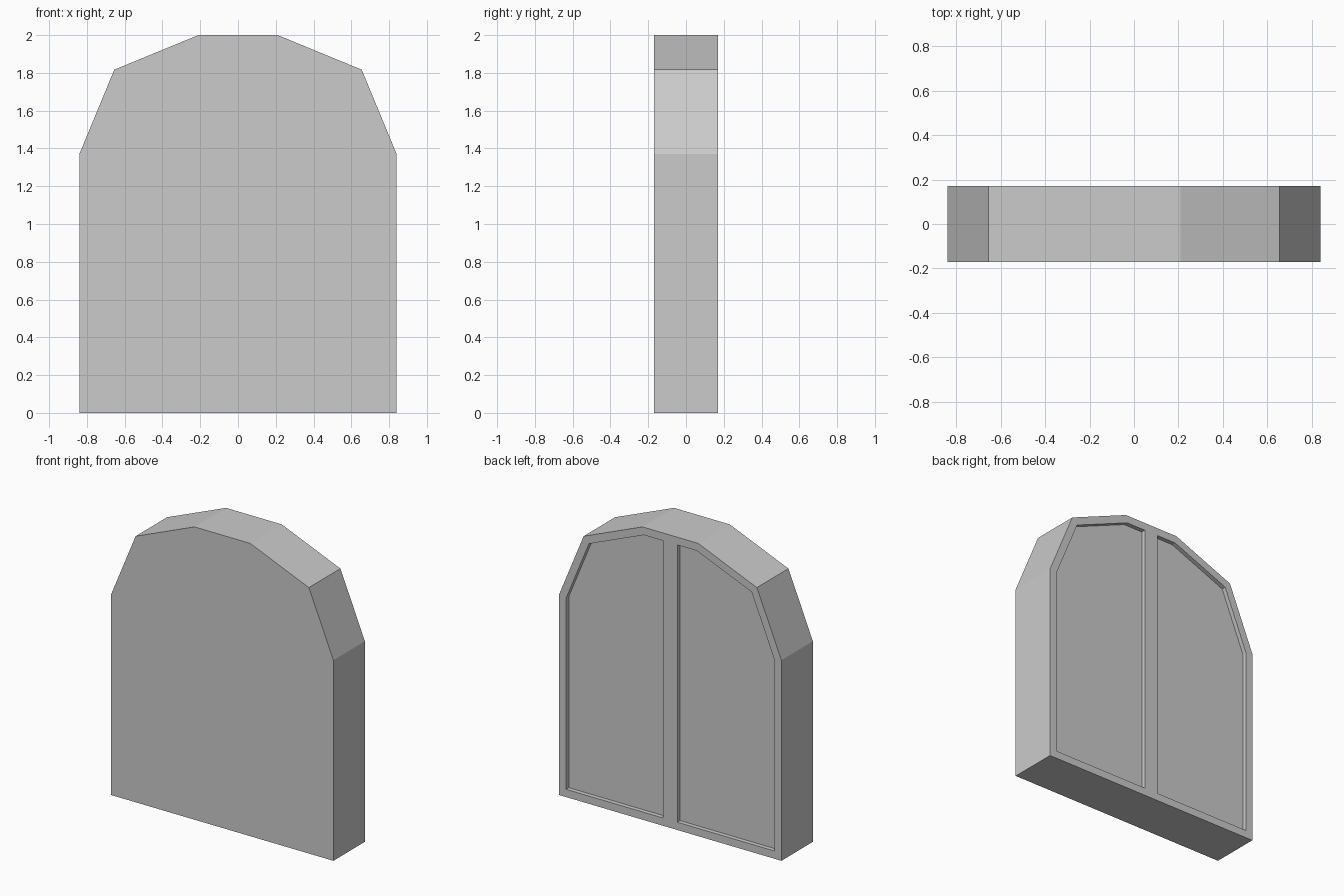
import bpy, bmesh

if "Cube" in bpy.data.objects:
    bpy.data.objects.remove(bpy.data.objects["Cube"])

HALF_DEPTH = 0.17
FRAME = 0.053
RECESS = 0.03

# Right half of the arched outline (x, z)
outline = [(0, 0), (0.84, 0), (0.84, 1.37), (0.655, 1.817), (0.21, 2.0), (0, 2.0)]

bm = bmesh.new()
front = [bm.verts.new((x, -HALF_DEPTH, z)) for x, z in outline]
back = [bm.verts.new((x, HALF_DEPTH, z)) for x, z in outline]
bm.faces.new(front)
pane = bm.faces.new(back[::-1])
# Outer walls; the x = 0 side stays open for the mirror
for i in range(len(outline) - 1):
    bm.faces.new((front[i + 1], front[i], back[i], back[i + 1]))
bm.normal_update()

# Raised frame around a recessed pane on the back
bmesh.ops.inset_individual(bm, faces=[pane], thickness=FRAME, use_even_offset=True)
recessed = bmesh.ops.extrude_discrete_faces(bm, faces=[pane])["faces"][0]
bmesh.ops.translate(bm, verts=recessed.verts, vec=(0, -RECESS, 0))

mesh = bpy.data.meshes.new("arched_window")
bm.to_mesh(mesh)
bm.free()
window = bpy.data.objects.new("arched_window", mesh)
bpy.context.collection.objects.link(window)

# Left half
mirror = window.modifiers.new("mirror", 'MIRROR')
mirror.use_axis[0] = True
mirror.use_clip = True
